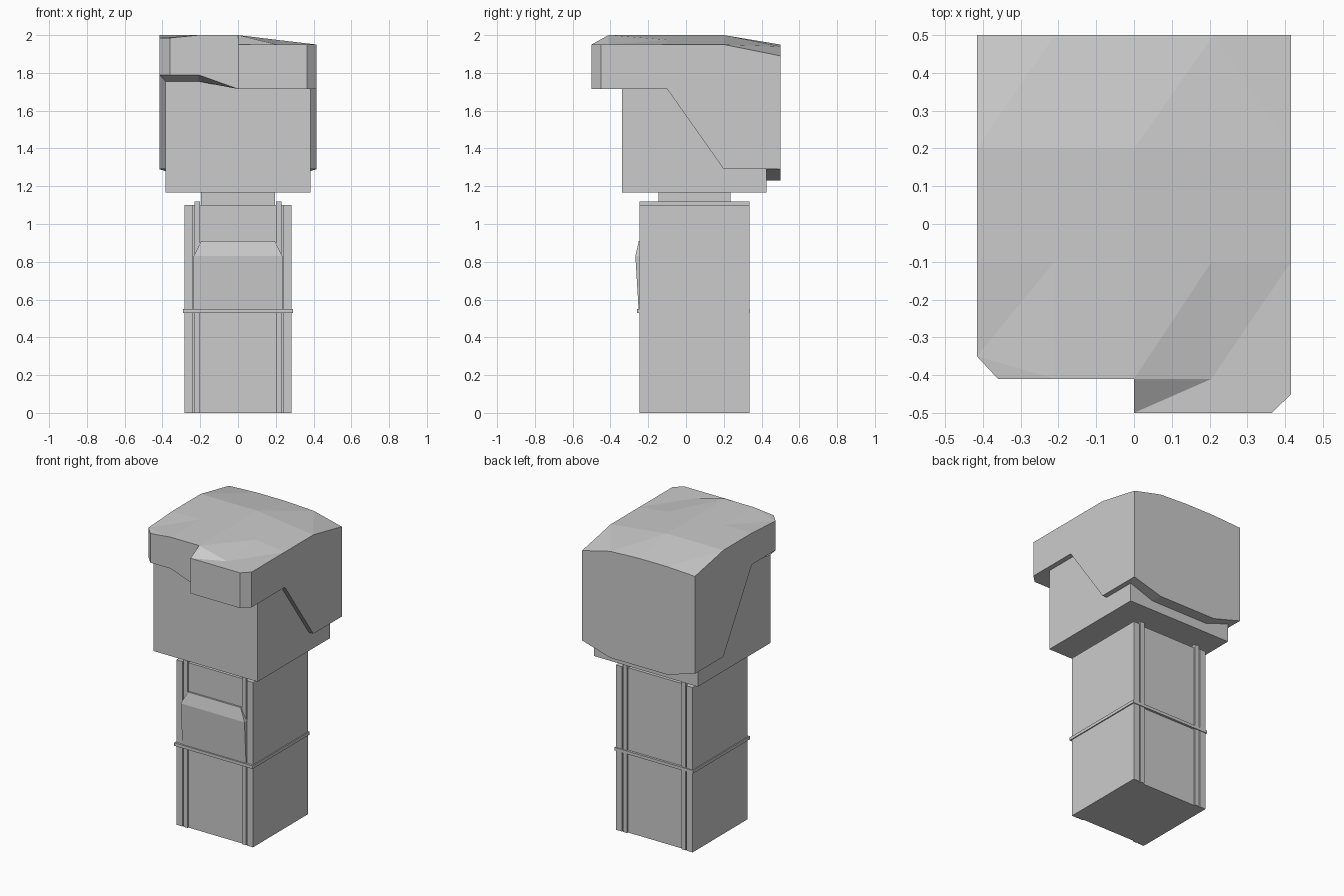
import bpy, bmesh

if "Cube" in bpy.data.objects:
    bpy.data.objects.remove(bpy.data.objects["Cube"])


def mesh_object(name, bm):
    bmesh.ops.recalc_face_normals(bm, faces=bm.faces[:])
    me = bpy.data.meshes.new(name)
    bm.to_mesh(me)
    bm.free()
    ob = bpy.data.objects.new(name, me)
    bpy.context.collection.objects.link(ob)
    return ob


def box(name, x, y, z):
    bm = bmesh.new()
    bmesh.ops.create_cube(bm, size=1)
    for v in bm.verts:
        v.co = [a + (b - a) * (c + 0.5) for (a, b), c in zip((x, y, z), v.co)]
    return mesh_object(name, bm)


# Torso core, with raised side panels and strap strips on both sides
box("torso", (-0.24, 0.24), (-0.238, 0.325), (0, 1.10))
for side, s in (("left", -1), ("right", 1)):
    box(side + "_panel", sorted((s * 0.238, s * 0.283)), (-0.246, 0.335), (0, 1.10))
    box(side + "_strap", sorted((s * 0.20, s * 0.23)), (-0.246, 0.335), (0, 1.12))

# Thin belt
box("belt", (-0.29, 0.29), (-0.26, 0.34), (0.53, 0.55))

# Bulging shirt front: cross-section rows of (half width, y, z)
bm = bmesh.new()
rows = [(0.235, -0.25, 0.53), (0.235, -0.268, 0.83), (0.195, -0.25, 0.91)]
front = [[bm.verts.new((s * w, y, z)) for s in (-1, 1)] for w, y, z in rows]
back = [[bm.verts.new((s * w, -0.237, z)) for s in (-1, 1)] for w, y, z in rows]
for i in range(2):
    for g in (front, back):
        bm.faces.new((g[i][0], g[i][1], g[i + 1][1], g[i + 1][0]))
    for s in (0, 1):
        bm.faces.new((front[i][s], front[i + 1][s], back[i + 1][s], back[i][s]))
for i in (0, 2):
    bm.faces.new((front[i][0], front[i][1], back[i][1], back[i][0]))
mesh_object("shirt_front", bm)

# Neck and head
box("neck", (-0.195, 0.195), (-0.145, 0.235), (1.09, 1.18))
box("head", (-0.385, 0.383), (-0.34, 0.425), (1.167, 1.87))

# Hair shell: outline of (x, y, top z, bottom z), counter-clockwise from front left
outline = [
    (-0.416, -0.35, 1.985, 1.79), (-0.36, -0.41, 1.985, 1.79),
    (-0.21, -0.41, 2.0, 1.79), (0, -0.41, 2.0, 1.715),
    (0, -0.5, 1.95, 1.715), (0.365, -0.5, 1.95, 1.715),
    (0.416, -0.45, 1.95, 1.715), (0.416, -0.1, 1.95, 1.715),
    (0.416, 0.2, 1.95, 1.29), (0.416, 0.5, 1.89, 1.29),
    (0.21, 0.5, 1.94, 1.23), (0, 0.5, 1.95, 1.23),
    (-0.21, 0.5, 1.95, 1.23), (-0.416, 0.5, 1.94, 1.29),
    (-0.416, 0.2, 2.0, 1.29), (-0.416, -0.1, 2.0, 1.79),
]
bm = bmesh.new()
top = [bm.verts.new((x, y, t)) for x, y, t, b in outline]
low = [bm.verts.new((x, y, b)) for x, y, t, b in outline]
rim = [bm.verts.new((max(-0.385, min(0.383, x)), max(-0.34, min(0.425, y)),
                     b - (0.035 if b == 1.79 and y < -0.3 else 0)))
       for x, y, t, b in outline]
n = len(outline)
for i in range(n):
    j = (i + 1) % n
    bm.faces.new((low[i], low[j], top[j], top[i]))
    bm.faces.new((low[j], low[i], rim[i], rim[j]))

# Faceted crown: interior points joined to the outline
k = bm.verts.new((0.205, -0.41, 1.95))
a, b, c, d, e, f = [bm.verts.new((x, y, 1.975 if x > 0 else 2.0))
                    for y in (-0.1, 0.2) for x in (-0.21, 0, 0.205)]
t = top
crown = [
    (t[0], t[1], t[2]), (t[0], t[2], a), (t[0], a, t[15]), (t[2], t[3], b, a),
    (t[3], t[4], k), (t[4], t[5], k), (t[5], t[6], k), (k, t[6], t[7]),
    (t[3], k, c), (t[3], c, b), (k, t[7], c),
    (t[15], a, d, t[14]), (a, b, e, d), (b, c, f, e), (c, t[7], t[8], f),
    (t[14], d, t[12]), (t[14], t[12], t[13]), (d, e, t[11], t[12]),
    (e, t[10], t[11]), (e, f, t[10]), (f, t[8], t[10]), (t[8], t[9], t[10]),
]
for face in crown:
    bm.faces.new(face)
bmesh.ops.remove_doubles(bm, verts=bm.verts[:], dist=0.0005)
mesh_object("hair", bm)
